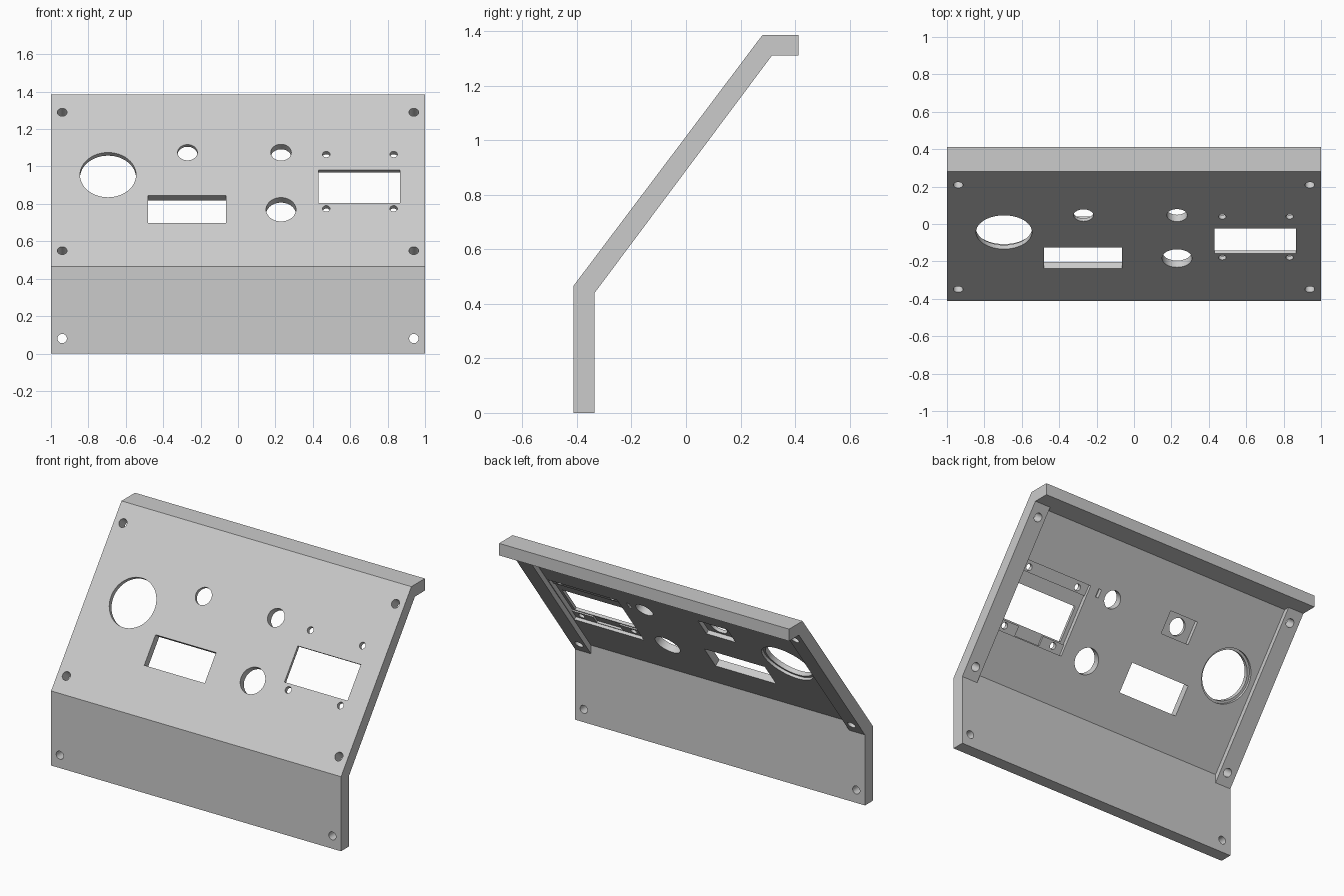
import bpy, bmesh, math
from mathutils import Matrix, Vector

if "Cube" in bpy.data.objects:
    bpy.data.objects.remove(bpy.data.objects["Cube"])

SL = Vector((0, 0.693, 0.92)).normalized()      # up the sloped face
OUT = Vector((1, 0, 0)).cross(SL)               # outward normal of the sloped face
ORG = Vector((0, -0.413, 0.465))                # lower fold line
FACE = Matrix((Vector((1, 0, 0)), SL, OUT)).transposed().to_4x4()
FACE.translation = ORG
T = 0.045                                       # panel thickness between the rails


def make(name, bm, mat=None):
    if mat:
        bm.transform(mat)
    bmesh.ops.recalc_face_normals(bm, faces=bm.faces)
    me = bpy.data.meshes.new(name)
    bm.to_mesh(me)
    bm.free()
    ob = bpy.data.objects.new(name, me)
    bpy.context.collection.objects.link(ob)
    return ob


def prism(name, pts, x):
    """Extrude a y-z profile from -x to x."""
    bm = bmesh.new()
    f = bm.faces.new([bm.verts.new((-x, y, z)) for y, z in pts])
    r = bmesh.ops.extrude_face_region(bm, geom=[f])
    vs = [v for v in r["geom"] if isinstance(v, bmesh.types.BMVert)]
    bmesh.ops.translate(bm, vec=(2 * x, 0, 0), verts=vs)
    return make(name, bm)


def cut(cutter):
    cutter.hide_render = True
    m = panel.modifiers.new("cut", "BOOLEAN")
    m.operation, m.solver, m.object = "DIFFERENCE", "EXACT", cutter
    bpy.context.view_layer.objects.active = panel
    bpy.ops.object.modifier_apply(modifier=m.name)
    bpy.data.objects.remove(cutter)


def s_of(z):
    return (z - ORG.z) / SL.z


def hole(x, z, r, depth=-0.05, far=0.2, mat=FACE):
    """Round cut through the sloped face, from depth to far behind the front."""
    bm = bmesh.new()
    bmesh.ops.create_cone(bm, cap_ends=True, segments=48, radius1=r, radius2=r,
                          depth=far - depth)
    s = s_of(z) if mat is FACE else z
    cut(make("hole_cutter", bm, mat @ Matrix.Translation((x, s, -(far + depth) / 2))))


def pocket(x0, x1, s0, s1, depth=-0.05, far=0.06):
    """Rectangular cut in sloped-face coordinates."""
    bm = bmesh.new()
    bmesh.ops.create_cube(bm, size=1)
    cut(make("pocket_cutter", bm, FACE
             @ Matrix.Translation(((x0 + x1) / 2, (s0 + s1) / 2, -(far + depth) / 2))
             @ Matrix.Diagonal((x1 - x0, s1 - s0, far - depth, 1))))


# folded panel body
panel = prism("control_panel", [(-0.413, 0), (-0.413, 0.465), (0.28, 1.385), (0.413, 1.385),
                                (0.413, 1.31), (0.315, 1.31), (-0.335, 0.44), (-0.335, 0)], 1)

# thinned back between the side rails
low = ORG.z + (0.078 * SL.z - T) / SL.y
top = ORG.y + (0.845 * SL.y + T) / SL.z
cut(prism("recess_cutter", [(-0.335, low), (top, 1.31), (0.6, 1.31), (-0.335, 0.1)], 0.89))

# display pocket, inner band, connector notch and side slot on the back
s_lo, s_hi = s_of(0.775), s_of(1.065)
pocket(0.405, 0.885, s_lo - 0.035, s_hi + 0.037, 0.026)
pocket(0.405, 0.885, s_lo + 0.03, s_hi - 0.03, 0.018)
pocket(0.56, 0.74, s_lo - 0.03, s_lo + 0.03, 0.014)
pocket(0.325, 0.345, s_hi - 0.01, s_hi + 0.04, 0.02)

# square pocket behind the small round hole, ring step behind the large one
c = s_of(1.075)
pocket(-0.37, -0.17, c - 0.07, c + 0.07, 0.02)
hole(-0.695, 0.955, 0.165, 0.028)

# rectangular windows
pocket(0.43, 0.865, s_of(0.805), s_of(0.98))
pocket(-0.48, -0.063, s_of(0.697), s_of(0.845))

# round openings
for x, z, r in [(-0.695, 0.955, 0.15), (-0.27, 1.075, 0.053),
                (0.23, 1.075, 0.055), (0.23, 0.77, 0.08)]:
    hole(x, z, r)

# display screw holes
for x in (0.472, 0.832):
    for z in (0.775, 1.065):
        hole(x, z, 0.02)

# mounting holes in the rails and the lower plate
FRONT = Matrix.Translation((0, -0.413, 0)) @ Matrix.Rotation(math.pi / 2, 4, "X")
for x in (-0.94, 0.94):
    for z in (0.55, 1.29):
        hole(x, z, 0.026)
    hole(x, 0.08, 0.025, mat=FRONT)

bpy.context.view_layer.objects.active = panel
panel.select_set(True)
bpy.ops.object.shade_smooth_by_angle(angle=math.radians(20))
